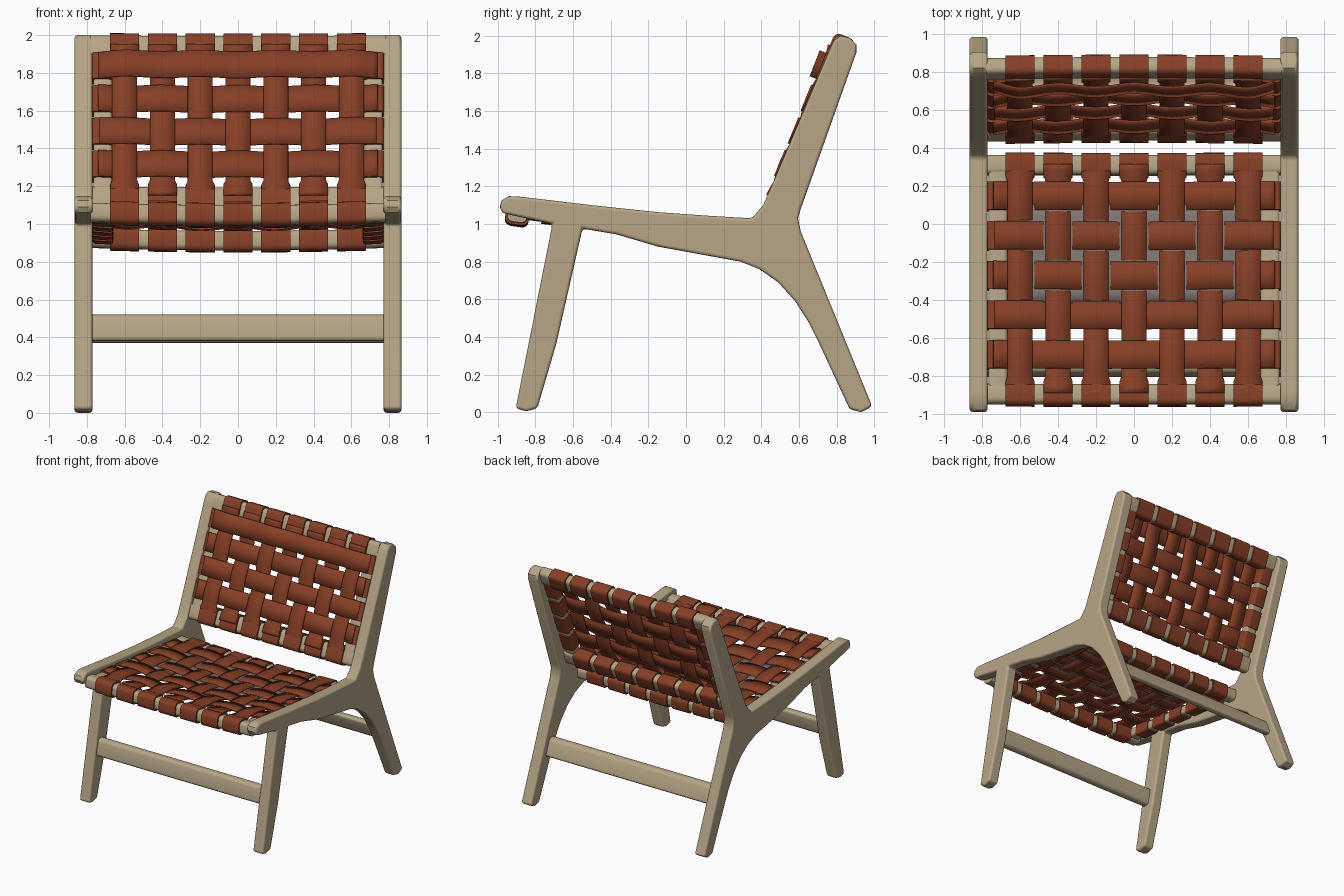
import bpy, bmesh, math
from mathutils import Vector

cube = bpy.data.objects.get("Cube")
if cube:
    bpy.data.objects.remove(cube, do_unlink=True)


def material(name, rgb):
    m = bpy.data.materials.new(name)
    m.use_nodes = True
    m.diffuse_color = (*rgb, 1)
    m.node_tree.nodes["Principled BSDF"].inputs["Base Color"].default_value = (*rgb, 1)
    return m


WOOD = material("pale wood", (0.47, 0.38, 0.24))
LEATHER = material("brown leather", (0.24, 0.05, 0.019))
GREY = material("grey lining", (0.22, 0.19, 0.17))


def finish(name, bm, mat, bevel=0, thick=0):
    bmesh.ops.recalc_face_normals(bm, faces=bm.faces)
    me = bpy.data.meshes.new(name)
    bm.to_mesh(me)
    bm.free()
    ob = bpy.data.objects.new(name, me)
    bpy.context.collection.objects.link(ob)
    me.materials.append(mat)
    if thick:
        s = ob.modifiers.new("thickness", "SOLIDIFY")
        s.thickness, s.offset = thick, 0
    if bevel:
        b = ob.modifiers.new("round", "BEVEL")
        b.width, b.segments, b.limit_method = bevel, 3, "ANGLE"
        b.angle_limit = math.radians(50)
        b.use_clamp_overlap = False
        b.harden_normals = True
    bpy.ops.object.select_all(action="DESELECT")
    ob.select_set(True)
    bpy.context.view_layer.objects.active = ob
    bpy.ops.object.shade_smooth_by_angle(angle=math.radians(40))
    return ob


def prism(name, section, xs, mat, place, bevel=0):
    """Closed section swept along x through the stations xs."""
    bm = bmesh.new()
    rings = [[bm.verts.new(place(x, a, b)) for a, b in section] for x in xs]
    n = len(section)
    for r, s in zip(rings, rings[1:]):
        for i in range(n):
            bm.faces.new((r[i], r[(i + 1) % n], s[(i + 1) % n], s[i]))
    bm.faces.new(rings[0])
    bm.faces.new(rings[-1])
    return finish(name, bm, mat, bevel)


def ribbon(name, rows, mat, thick):
    """Thin strip through rows of points."""
    bm = bmesh.new()
    grid = [[bm.verts.new(p) for p in r] for r in rows]
    for r, s in zip(grid, grid[1:]):
        for i in range(len(r) - 1):
            bm.faces.new((r[i], r[i + 1], s[i + 1], s[i]))
    return finish(name, bm, mat, 0, thick)


def rounded(c, size, radius):
    """Rounded rectangle around centre c."""
    pts = []
    for k in range(4):
        sx, sy = ((1, 1), (-1, 1), (-1, -1), (1, -1))[k]
        for j in range(5):
            t = math.pi / 2 * (k + j / 4)
            pts.append((c[0] + sx * (size[0] / 2 - radius) + radius * math.cos(t),
                        c[1] + sy * (size[1] / 2 - radius) + radius * math.sin(t)))
    return pts


def span(a, b, n):
    return [a + (b - a) * i / n for i in range(n + 1)]


def world(x, y, z):
    return (x, y, z)


# Side frames: seat rail, back post and both legs in one outline
outline = [(-0.99, 1.09), (-0.98, 1.125), (-0.94, 1.148), (-0.88, 1.145), (-0.5, 1.10),
           (-0.15, 1.063), (0.1, 1.045), (0.35, 1.03), (0.41, 1.10), (0.45, 1.19),
           (0.765, 1.93), (0.785, 1.975), (0.82, 2.0), (0.87, 1.99), (0.905, 1.955),
           (0.905, 1.91), (0.61, 1.08), (0.595, 1.03), (0.61, 0.96), (0.99, 0.03),
           (0.93, 0.0), (0.87, 0.015), (0.71, 0.36), (0.65, 0.48), (0.58, 0.59),
           (0.49, 0.69), (0.39, 0.76), (0.29, 0.80), (-0.15, 0.88), (-0.37, 0.945),
           (-0.55, 0.975), (-0.69, 0.36), (-0.79, 0.02), (-0.85, 0.005), (-0.905, 0.02),
           (-0.71, 1.0), (-0.94, 1.05), (-0.975, 1.06)]
for side, s in (("left", 1), ("right", -1)):
    prism(side + "_side_frame", outline, [s * 0.77, s * 0.866], WOOD, world, 0.018)


# Stretchers between the legs
def stretcher(name, y, z, lean):
    sec = [(y + a + b * lean, z + b) for a, b in rounded((0, 0), (0.07, 0.14), 0.025)]
    prism(name, sec, [-0.785, 0.785], WOOD, world)


stretcher("front_stretcher", -0.76, 0.45, 0.2)
stretcher("rear_stretcher", 0.73, 0.44, -0.4)

COLS = [0.2 * i for i in range(-3, 4)]
TOP = 0.058      # strap height above the bar centres
WEAVE = 0.01
STRAP = 0.01


def panel(name, start, end, first, pitch, count, width, bar, sag, bulge=0):
    """Woven panel: two cross bars, two side bars, straps both ways."""
    p0, p1 = Vector((0, *start)), Vector((0, *end))
    length = (p1 - p0).length
    along = (p1 - p0).normalized()
    up = Vector((1, 0, 0)).cross(along)

    def place(x, v, w):
        t = min(max(v / length, 0), 1)
        drop = sag * max(0, 1 - (x / 0.77) ** 2) * (0.35 + 2.6 * t * (1 - t))
        return p0 + Vector((x, 0, 0)) + along * v + up * (w - drop)

    # Cross bars with the wrapped strap ends
    for label, v in (("start", 0), ("end", length)):
        prism(f"{name}_{label}_bar", rounded((v, 0), bar, 0.03), span(-0.78, 0.78, 16),
              WOOD, place)
        big = (bar[0] + 0.022, bar[1] + 0.022)
        for i, x in enumerate(COLS):
            prism(f"{name}_{label}_wrap_{i}", rounded((v, 0), big, 0.035),
                  span(x - 0.077, x + 0.077, 4), LEATHER, place)

    # Side bars
    for side, s in (("left", 1), ("right", -1)):
        for label, mat, half, low, high, stations in (
                [("side_bar", WOOD, 0.05, -0.03, 0.045, (0, length))] +
                [(f"side_wrap_{j}", LEATHER, 0.056, -0.04, 0.058,
                  (first + j * pitch - width / 2, first + j * pitch + width / 2))
                 for j in range(count)]):
            sec = rounded((s * 0.716, (low + high) / 2), (half * 2, high - low), 0.018)
            prism(f"{name}_{side}_{label}", sec, span(*stations, 4), mat,
                  lambda v, x, w: place(x, v, w))

    # Lengthwise straps
    for i, x in enumerate(COLS):
        rows = []
        for v in span(0, length, 40):
            w = TOP + WEAVE * (-1) ** i * math.cos(math.pi * (v - first) / pitch)
            half = 0.066 if 0.08 < v < length - 0.08 else 0.076
            rows.append([place(x + k * half, v, w) for k in (-1, 0, 1)])
        ribbon(f"{name}_long_strap_{i}", rows, LEATHER, STRAP)

    # Crosswise straps, weaving the opposite way
    for j in range(count):
        v = first + j * pitch
        lift = bulge if j == count - 1 else 0
        rows = []
        for x in span(-0.74, 0.74, 56):
            w = TOP + WEAVE * (-1) ** j * math.cos(math.pi * x / 0.2)
            w += lift * min(1, (0.74 - abs(x)) * 8)
            rows.append([place(x, v + k * width / 2, w) for k in (-1, 0, 1)])
        ribbon(f"{name}_cross_strap_{j}", rows, LEATHER, STRAP)
    return place


seat = panel("seat", (-0.895, 1.06), (0.31, 0.925), 0.205, 0.21, 5, 0.148,
             (0.105, 0.10), 0.035)
panel("back", (0.49, 1.13), (0.815, 1.93), 0.183, 0.187, 4, 0.148,
      (0.13, 0.09), 0.02, 0.025)

# Thin lining seen through the rear seat gaps
ribbon("seat_lining", [[seat(x, v, TOP) for x in span(-0.6, 0.6, 12)]
                       for v in span(0.48, 1.0, 8)], GREY, 0.003)
